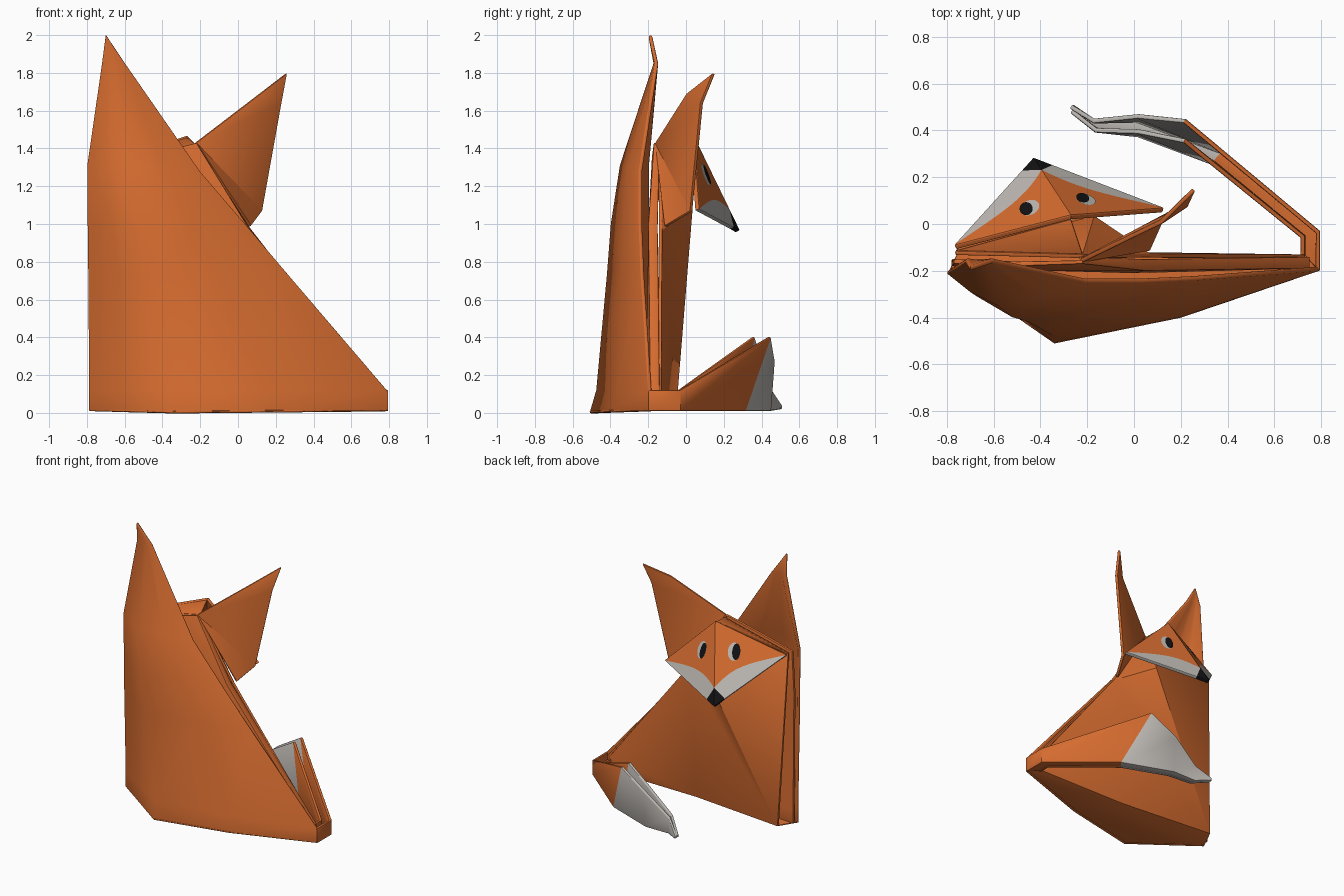
import bpy, bmesh, math
from mathutils import Vector as V

if "Cube" in bpy.data.objects:
    bpy.data.objects.remove(bpy.data.objects["Cube"])


def material(name, rgb):
    m = bpy.data.materials.new(name)
    m.diffuse_color = (*rgb, 1)
    m.use_nodes = True
    m.node_tree.nodes["Principled BSDF"].inputs["Base Color"].default_value = m.diffuse_color
    return m


MATS = [material("orange paper", (0.67, 0.15, 0.029)),
        material("pale grey", (0.52, 0.49, 0.46)),
        material("black", (0.006, 0.006, 0.007))]


def panel(name, faces, out, thick=0.02, angle=30):
    """Folded paper sheet: faces are (material, points); 'out' is the outer side."""
    bm = bmesh.new()
    for mat, pts in faces:
        f = bm.faces.new([bm.verts.new(p) for p in pts])
        f.material_index = mat
    bmesh.ops.remove_doubles(bm, verts=bm.verts, dist=0.0005)
    bmesh.ops.recalc_face_normals(bm, faces=bm.faces)
    bm.normal_update()
    total = sum((f.normal * f.calc_area() for f in bm.faces), V())
    if total.dot(V(out)) < 0:
        bmesh.ops.reverse_faces(bm, faces=bm.faces)
    me = bpy.data.meshes.new(name)
    bm.to_mesh(me)
    bm.free()
    ob = bpy.data.objects.new(name, me)
    bpy.context.collection.objects.link(ob)
    for m in MATS:
        me.materials.append(m)
    bpy.ops.object.select_all(action='DESELECT')
    bpy.context.view_layer.objects.active = ob
    ob.select_set(True)
    if thick:
        s = ob.modifiers.new("thickness", 'SOLIDIFY')
        s.thickness, s.offset = thick, -1
        b = ob.modifiers.new("soft rim", 'BEVEL')
        b.width, b.segments, b.limit_method = 0.006, 2, 'ANGLE'
        b.angle_limit = math.radians(60)
        for m in ("thickness", "soft rim"):
            bpy.ops.object.modifier_apply(modifier=m)
        bpy.ops.object.shade_smooth_by_angle(angle=math.radians(angle))
    return ob


def loft(rows, mat=lambda i: 0):
    """Quads (or triangles where points coincide) between successive rows."""
    faces = []
    for i, (a, b) in enumerate(zip(rows, rows[1:])):
        for j in range(len(a) - 1):
            quad = list(dict.fromkeys([a[j], a[j + 1], b[j + 1], b[j]]))
            if len(quad) > 2:
                faces.append((mat(i), quad))
    return faces


# Back sheet with the tall ear at its top
tip = (-.7, -.2, 2)
foot = [(-.79, -.2, .01), (-.6, -.33, .005), (-.34, -.51, 0), (.2, -.4, .005), (.79, -.2, .01)]
panel("back_sheet", loft([
    foot,
    [(-.79, -.2, .12), (-.6, -.32, .12), (-.35, -.475, .12), (.2, -.365, .12), (.79, -.2, .12)],
    [(-.795, -.21, .74), (-.63, -.32, .74), (-.45, -.418, .74), (-.1, -.345, .74), (.26, -.24, .74)],
    [(-.798, -.21, 1.0), (-.67, -.31, 1.0), (-.52, -.398, 1.0), (-.25, -.335, 1.0), (.04, -.25, 1.0)],
    [(-.8, -.21, 1.31), (-.7, -.29, 1.31), (-.58, -.35, 1.31), (-.4, -.31, 1.3), (-.2, -.25, 1.28)],
    [(-.722, -.165, 1.85), (-.69, -.17, 1.85), (-.66, -.172, 1.85), (-.63, -.17, 1.85), (-.596, -.165, 1.85)],
    [tip] * 5]), (0, -1, 0), angle=50)

# Middle sheet, folded forward along its sloping edge
panel("middle_sheet", loft([
    [(-.78, -.17, .02), (0, -.2, .02), (.75, -.19, .02), (.75, -.14, .02)],
    [(-.78, -.17, .12), (0, -.21, .12), (.75, -.19, .12), (.75, -.14, .12)],
    [(-.78, -.18, .99), (-.36, -.2, .99), (.05, -.2, .99), (.05, -.15, .99)],
    [(-.77, -.17, 1.3), (-.5, -.18, 1.36), (-.22, -.17, 1.43), (-.22, -.14, 1.43)]]), (0, -1, 0))

# Front sheet with two creases running from the chest to a lower corner
a, b, c, d = (.73, -.13, .02), (.73, -.13, .12), (.05, -.125, 1.0), (-.17, .035, 1.08)
e, f, g, h = (-.72, -.05, .02), (-.765, -.115, 1.3), (-.22, -.13, 1.42), (0, -.12, .02)
panel("front_sheet", [(0, p) for p in ((a, b, h), (b, c, h), (c, e, h), (c, d, e), (d, f, e),
                                       (d, g, f), (c, g, d))], (0, 1, 0), angle=30)
# Base closing the body below
panel("base", [(0, foot + [a, h, e])], (0, 0, -1), .01)
# Flap closing the back of the head
panel("head_flap", [(0, (f, g, (-.27, .02, 1.46)))], (0, -1, 1), .012)

# Small ear folded outward
A, B, C = (-.22, -.165, 1.43), (.07, -.115, .99), (.13, .02, 1.07)
k1, k2 = (.12, .0, 1.69), (.232, .075, 1.64)
panel("small_ear", [(0, (A, B, C)), (0, (A, C, k2, k1)), (0, (k1, k2, (.262, .14, 1.8)))],
      (0.3, -1, 0))

# Head: two triangles meeting at a ridge, with curved cheeks and nose
T, N = V((-.27, .04, 1.47)), V((-.43, .285, .965))
CORNERS = (V((-.77, -.09, 1.3)), V((.13, .07, 1.08)))
head = []
for corner in CORNERS:
    curve = []
    for i in range(1, 11):
        t = i / 10
        base = corner.lerp(N, t)
        curve.append(base.lerp(T, .22 * t + .5 * t * (1 - t)))
    edge = corner.lerp(N, .85)
    head += [(0, [T, corner] + curve), (1, [corner, edge] + curve[::-1]), (2, [edge, N, curve[-1]])]
panel("head", head, (0, 1, .3), .025, 15)

# Eyes: pale oval plates with dark pupils toward -x
for corner, spot, label in zip(CORNERS, ((-.45, .08, 1.304), (-.2, .12, 1.266)), ("left", "right")):
    n = (T - corner).cross(N - corner).normalized()
    if n.y < 0:
        n.negate()
    up = (V((0, 0, 1)) - n * n.z).normalized()
    side = up.cross(n)
    if side.x < 0:
        side.negate()
    spot = V(spot)
    spot -= n * (spot - T).dot(n)
    for part, mat, w, h, shift, lift in (("eye", 1, .042, .062, 0, .003),
                                         ("pupil", 2, .028, .056, -.016, .006)):
        ring = [spot + n * lift + side * (shift + w * math.cos(q * math.pi / 12))
                + up * h * math.sin(q * math.pi / 12) for q in range(24)]
        panel(f"{label}_{part}", [(mat, ring)], n, 0)

# Tail: outer and inner sheets curling round, joined below, pale at the end
tail_mat = lambda i: 1 if i > 1 else 0
outer = [
    [(.795, -.2, .01), (.795, -.2, .12)],
    [(.795, -.03, .01), (.795, -.03, .12)],
    [(.38, .316, .01), (.22, .45, .4)],
    [(.02, .45, .01), (.02, .47, .28)],
    [(-.17, .45, .01), (-.17, .45, .13)],
    [(-.26, .51, .02), (-.265, .51, .04)]]
inner = [
    [(.73, -.14, .01), (.73, -.14, .11)],
    [(.73, -.05, .01), (.73, -.05, .11)],
    [(.34, .27, .01), (.22, .365, .4)],
    [(.02, .39, .01), (.02, .405, .28)],
    [(-.16, .41, .01), (-.16, .41, .13)],
    [(-.26, .49, .02), (-.26, .49, .04)]]
panel("tail_outer", loft(outer, tail_mat), (.5, .8, 0), angle=40)
panel("tail_inner", loft(inner, tail_mat), (.5, .8, 0), angle=40)
panel("tail_fold", loft([[o[0], i[0]] for o, i in zip(outer, inner)], tail_mat), (0, 0, -1), .01)
